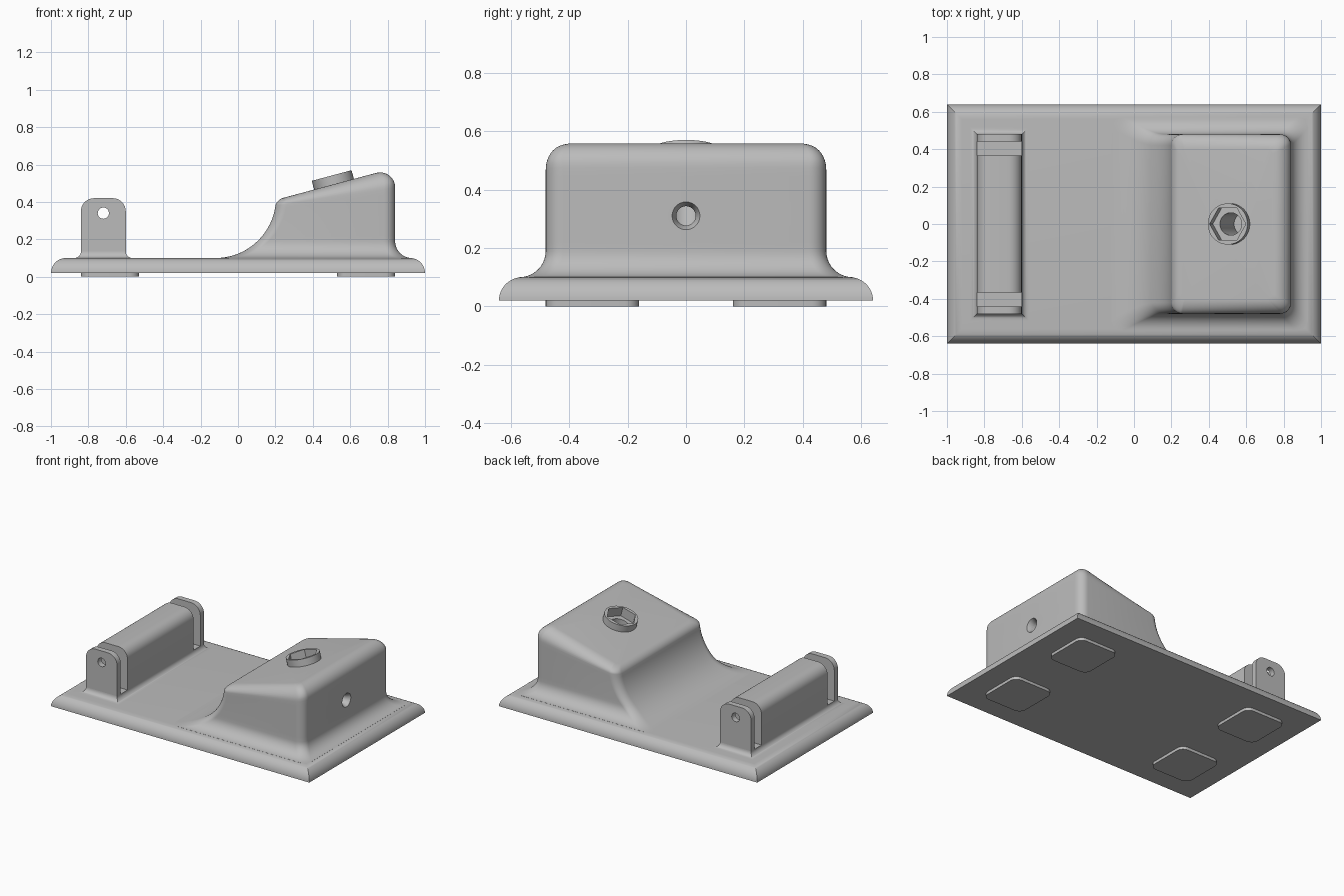
import bpy, bmesh
from math import sin, cos, asin, acos, radians, pi
from mathutils import Matrix

cube = bpy.data.objects.get("Cube")
if cube:
    bpy.data.objects.remove(cube, do_unlink=True)

grey = bpy.data.materials.new("plain grey")
grey.use_nodes = True
COLOUR = (0.5, 0.5, 0.5, 1)
grey.diffuse_color = COLOUR
grey.node_tree.nodes["Principled BSDF"].inputs["Base Color"].default_value = COLOUR


def make(name, bm):
    bmesh.ops.recalc_face_normals(bm, faces=bm.faces)
    mesh = bpy.data.meshes.new(name)
    bm.to_mesh(mesh)
    bm.free()
    mesh.materials.append(grey)
    ob = bpy.data.objects.new(name, mesh)
    bpy.context.collection.objects.link(ob)
    return ob


def select(ob):
    bpy.ops.object.select_all(action='DESELECT')
    ob.select_set(True)
    bpy.context.view_layer.objects.active = ob


def smooth(ob):
    select(ob)
    bpy.ops.object.shade_smooth_by_angle(angle=radians(32))


def ring(left, right, y, r=0, y0=None):
    """Rounded rectangle between left (x, z) and right (x, z), tilted to fit both."""
    (xl, zl), (xr, zr) = left, right
    low = -y if y0 is None else y0
    corners = [(xr, y, -1, -1, 0), (xl, y, 1, -1, 90),
               (xl, low, 1, 1, 180), (xr, low, -1, 1, 270)]
    pts = []
    for cx, cy, sx, sy, start in corners:
        for k in range(9 if r else 1):
            a = radians(start + k * 90 / 8)
            x = cx + sx * r + (r * cos(a) if r else 0)
            yy = cy + sy * r + (r * sin(a) if r else 0)
            pts.append((x, yy, zl + (zr - zl) * (x - xl) / (xr - xl)))
    return pts


def loft(name, rings):
    bm = bmesh.new()
    rows = [[bm.verts.new(p) for p in r] for r in rings]
    n = len(rows[0])
    for a, b in zip(rows, rows[1:]):
        for i in range(n):
            j = (i + 1) % n
            bm.faces.new((a[i], a[j], b[j], b[i]))
    bm.faces.new(rows[0][::-1])
    bm.faces.new(rows[-1])
    return make(name, bm)


def cylinder(name, matrix, r1, depth, r2=None, sides=48):
    bm = bmesh.new()
    bmesh.ops.create_cone(bm, cap_ends=True, segments=sides, radius1=r1,
                          radius2=r1 if r2 is None else r2, depth=depth, matrix=matrix)
    return make(name, bm)


def cut(ob, cutter):
    select(ob)
    mod = ob.modifiers.new("cut", 'BOOLEAN')
    mod.operation, mod.solver, mod.object = 'DIFFERENCE', 'EXACT', cutter
    bpy.ops.object.modifier_apply(modifier=mod.name)


def discard(*obs):
    for ob in obs:
        bpy.data.objects.remove(ob, do_unlink=True)


# Base plate with a quarter-round edge and mitred corners
rings = []
for k in range(13):
    a = k * pi / 24
    e, z = 0.08 * (1 - cos(a)), 0.02 + 0.08 * sin(a)
    rings.append(ring((e - 1, z), (1 - e, z), 0.64 - e))
smooth(loft("base_plate", rings))

# Four rounded pads below the base
for side, x in (("right", -0.685), ("left", 0.685)):
    for end, y in (("front", -0.32), ("back", 0.32)):
        smooth(loft(f"{end}_{side}_foot", [
            ring((x - 0.155, z), (x + 0.155, z), y + 0.16, 0.05, y - 0.16)
            for z in (0, 0.025)]))

# Housing: flared foot, swept concave side, sloped top with rounded rim
SWEEP, TILT = 0.323, radians(15)


def sweep(z):
    return -0.12 + SWEEP * sin(acos(1 - (z - 0.1) / SWEEP)), z


rings = [ring((-0.12, 0.09), (0.93, 0.09), 0.57, 0.06)]
for k in range(11):
    a = k * pi / 20
    e, z = 0.09 * (1 - sin(a)), 0.1 + 0.09 * (1 - cos(a))
    rings.append(ring(sweep(z), (0.84 + e, z), 0.48 + e, 0.06))
for k in range(1, 11):
    t = k / 10
    rings.append(ring(sweep(0.19 + 0.19 * t), (0.84, 0.19 + 0.285 * t), 0.48, 0.06))
for k in range(1, 11):
    t = k / 10
    al, ar, ay = radians(165 - 60 * t), radians(105 * t), t * pi / 2
    left = (0.258 + 0.06 * cos(al), 0.364 + 0.06 * sin(al))
    right = (0.76 + 0.08 * cos(ar), 0.478 + 0.08 * sin(ar))
    rings.append(ring(left, right, 0.48 - 0.08 * (1 - cos(ay)), 0.06 - 0.03 * t))
housing = loft("housing", rings)

# Raised collar with a hexagonal socket and a bore, square to the slope
axis = Matrix.Translation((0.515, 0, 0.488)) @ Matrix.Rotation(-TILT, 4, 'Y')


def along(d):
    return axis @ Matrix.Translation((0, 0, d))


collar = cylinder("socket_collar", along(0.015), 0.11, 0.08)
hexagon = cylinder("hex_cutter", along(0.07) @ Matrix.Rotation(pi / 6, 4, 'Z'),
                   0.1, 0.16, sides=6)
bore = cylinder("bore_cutter", along(-0.1), 0.06, 0.4)
turn = Matrix.Rotation(pi / 2, 4, 'Y')
side_hole = cylinder("side_hole_cutter", Matrix.Translation((0.72, 0, 0.31)) @ turn, 0.033, 0.36)
side_flare = cylinder("side_flare_cutter", Matrix.Translation((0.825, 0, 0.31)) @ turn,
                      0.03, 0.04, 0.05)
for cutter in (hexagon, bore):
    cut(collar, cutter)
for cutter in (hexagon, bore, side_hole, side_flare):
    cut(housing, cutter)
discard(hexagon, bore, side_hole, side_flare)
smooth(collar)
smooth(housing)

# Upright bar and its two lugs share one round-shouldered profile
profile = [(-0.84, 0.09), (-0.6, 0.09)]
for cx, start in ((-0.67, 0), (-0.77, 90)):
    profile += [(cx + 0.07 * cos(radians(start + k * 11.25)),
                 0.35 + 0.07 * sin(radians(start + k * 11.25))) for k in range(9)]
pin = cylinder("pin_cutter", Matrix.Translation((-0.72, 0, 0.34)) @
               Matrix.Rotation(pi / 2, 4, 'X'), 0.03, 1.2, sides=32)
for name, y0, y1 in (("front_lug", -0.48, -0.44), ("crossbar", -0.365, 0.365),
                     ("back_lug", 0.44, 0.48)):
    part = loft(name, [[(x, y, z) for x, z in profile] for y in (y0, y1)])
    cut(part, pin)
    smooth(part)
discard(pin)

# Small fillet around the foot of the bar and lugs
rings = []
for k in range(9):
    a = k * pi / 16
    e, z = 0.035 * (1 - sin(a)), 0.1 + 0.035 * (1 - cos(a))
    rings.append(ring((-0.84 - e, z), (-0.6 + e, z), 0.48 + e))
smooth(loft("bar_fillet", rings))
